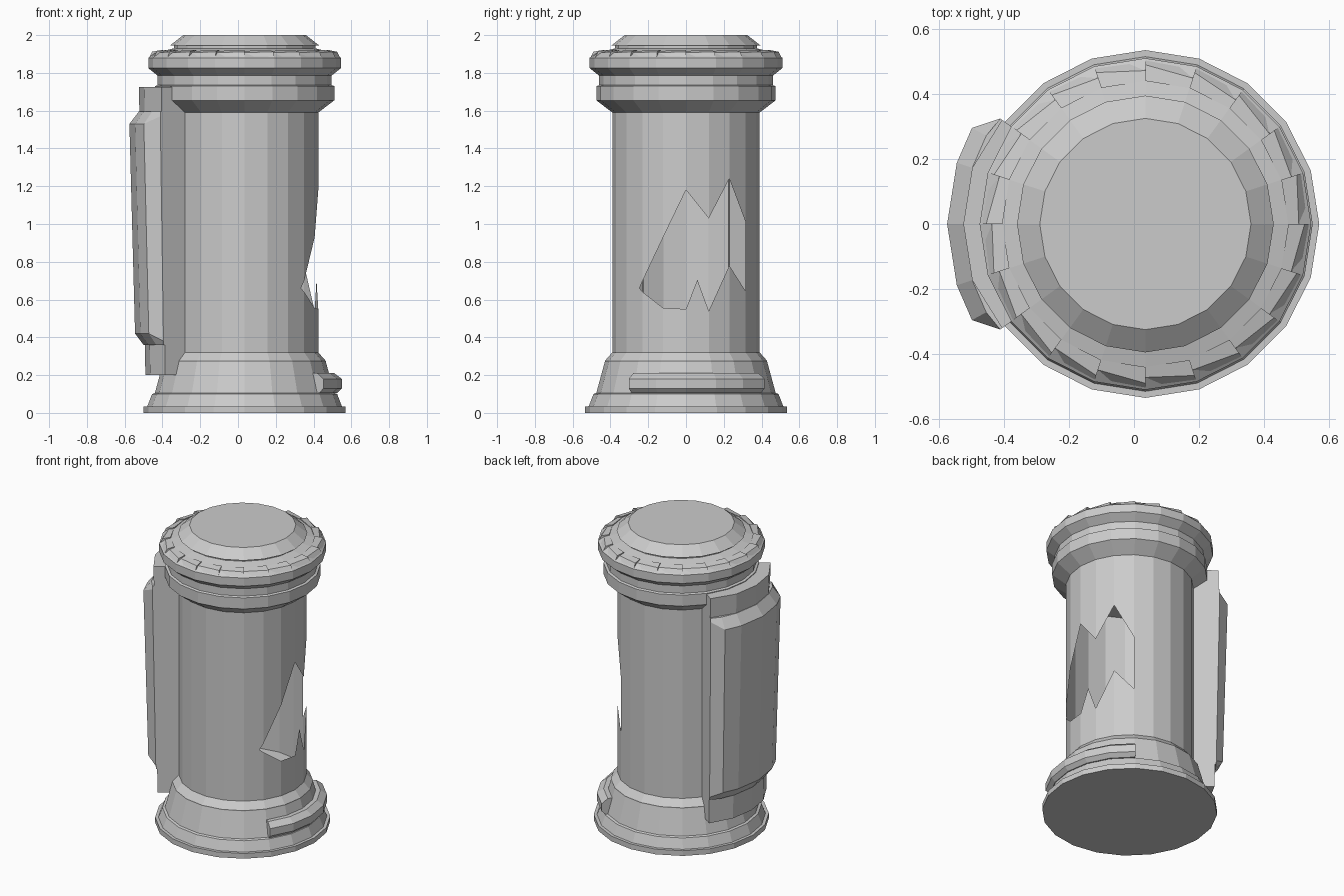
import bpy, bmesh
from math import sin, cos, radians, floor

if "Cube" in bpy.data.objects:
    bpy.data.objects.remove(bpy.data.objects["Cube"])

CX = 0.035      # axis of the column
SIDES = 20
STEP = 360 / SIDES


def polar(r, deg, z):
    return (CX + r * cos(radians(deg)), r * sin(radians(deg)), z)


def finish(name, bm, recalc=True):
    if recalc:
        bmesh.ops.recalc_face_normals(bm, faces=bm.faces)
    mesh = bpy.data.meshes.new(name)
    bm.to_mesh(mesh)
    bm.free()
    ob = bpy.data.objects.new(name, mesh)
    bpy.context.collection.objects.link(ob)
    return ob


def lathe(name, profile):
    """Closed turned solid with flat top and bottom."""
    bm = bmesh.new()
    rings = [[bm.verts.new(polar(r, k * STEP, z)) for k in range(SIDES)] for r, z in profile]
    for a, b in zip(rings, rings[1:]):
        for k in range(SIDES):
            n = (k + 1) % SIDES
            bm.faces.new((a[k], a[n], b[n], b[k]))
    bm.faces.new(rings[0])
    bm.faces.new(rings[-1])
    return finish(name, bm)


def arc_block(name, sections):
    """Solid lofted through (angle, [(r, z), ...]) sections."""
    bm = bmesh.new()
    loops = [[bm.verts.new(polar(r, ang, z)) for r, z in prof] for ang, prof in sections]
    for a, b in zip(loops, loops[1:]):
        m = len(a)
        for i in range(m):
            j = (i + 1) % m
            bm.faces.new((a[i], a[j], b[j], b[i]))
    bm.faces.new(loops[0])
    bm.faces.new(loops[-1])
    return finish(name, bm)


# Stepped base and capital
lathe("base", [(.535, 0), (.535, .035), (.515, .035), (.49, .10), (.475, .105),
               (.43, .27), (.43, .275), (.39, .32)])
lathe("capital", [(.39, 1.59), (.475, 1.655), (.475, 1.73), (.46, 1.735), (.46, 1.785),
                  (.51, 1.825), (.51, 1.88), (.475, 1.905), (.375, 1.93), (.375, 1.945),
                  (.395, 1.945), (.325, 2.0)])

# Overlapping wedge tiles round the top rim
for k in range(SIDES):
    a, b = k * STEP, (k + 1) * STEP
    arc_block("rim_tile", [
        (a, [(.44, 1.90), (.505, 1.875), (.472, 1.907), (.44, 1.916)]),
        (b, [(.44, 1.90), (.508, 1.875), (.490, 1.912), (.44, 1.922)])])


# Thin shaft with a jagged hole on the right: (facet position, lower z, upper z)
HOLE = [(-2.2, .66, .66), (-2, .64, .70), (-1, .555, .93), (0, .55, 1.18), (.5, .705, 1.105),
        (1, .54, 1.03), (2, .78, 1.24), (3, .645, 1.01)]
Z0, Z1, R = .32, 1.59, .39


def on_shaft(u, z):
    k = floor(u)
    f = u - k
    p, q = polar(R, k * STEP, z), polar(R, (k + 1) * STEP, z)
    return tuple(s + (t - s) * f for s, t in zip(p, q))


def sheet(bm, u0, u1, lo0, lo1, hi0, hi1):
    pts = [(u0, lo0), (u1, lo1), (u1, hi1), (u0, hi0)]
    bm.faces.new([bm.verts.new(on_shaft(u, z)) for u, z in pts])


bm = bmesh.new()
for (u0, l0, h0), (u1, l1, h1) in zip(HOLE, HOLE[1:]):
    sheet(bm, u0, u1, Z0, Z0, l0, l1)
    sheet(bm, u0, u1, h0, h1, Z1, Z1)
solid = list(range(3, 18)) + [17.8]
for u0, u1 in zip(solid, solid[1:]):
    if u1 == 17.8:
        u0 = 17
    sheet(bm, min(u0, 17), u1 if u1 != 18 else 17.8, Z0, Z0, Z1, Z1)
bmesh.ops.remove_doubles(bm, verts=bm.verts, dist=.0005)
finish("shaft", bm, recalc=False)

# Curved backing plate on the left side
back = [(.385, .20), (.525, .20), (.56, 1.725), (.385, 1.725)]
edge = [(.385, .20), (.52, .20), (.545, 1.725), (.385, 1.725)]
arc_block("backing_plate", [(180 - 36, edge), (180 - 18, back), (180, back),
                            (180 + 18, back), (180 + 36, edge)])

# Raised cover plate with sloping borders
face = [(.45, .36), (.535, .36), (.58, .42), (.61, 1.53), (.56, 1.595), (.45, 1.595)]
rim = [(.45, .36), (.53, .36), (.531, .38), (.552, 1.57), (.552, 1.595), (.45, 1.595)]
arc_block("cover_plate", [(180 - 36, rim), (180 - 29, face), (180 - 18, face), (180, face),
                          (180 + 18, face), (180 + 29, face), (180 + 36, rim)])

# Curved bar on the base below the hole
bar = [(.42, .105), (.49, .105), (.515, .13), (.515, .18), (.475, .21), (.42, .21)]
arc_block("base_bar", [(k * STEP, bar) for k in range(-2, 4)])
